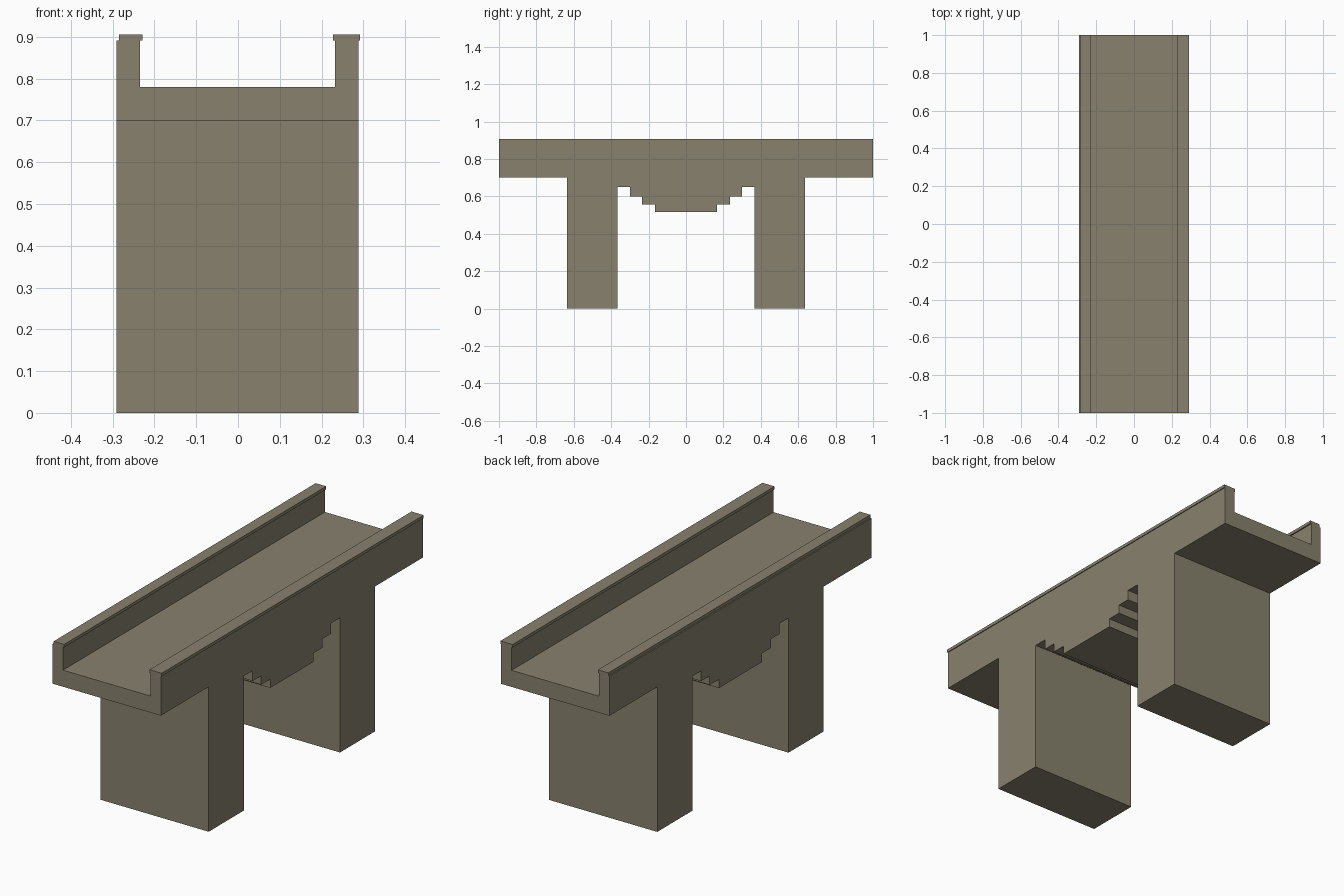
import bpy
import bmesh
from mathutils import Vector

cube = bpy.data.objects.get("Cube")
if cube:
    bpy.data.objects.remove(cube, do_unlink=True)

stone = bpy.data.materials.new("weathered_stone")
stone.use_nodes = True
colour = (0.242, 0.220, 0.153, 1)
stone.diffuse_color = colour
stone.node_tree.nodes["Principled BSDF"].inputs["Base Color"].default_value = colour


def extrude_profile(name, points, axis, start, end):
    """Extrude a closed outline along x (outline in y, z) or y (outline in x, z)."""
    bm = bmesh.new()
    if axis == "x":
        verts = [bm.verts.new((start, a, z)) for a, z in points]
        move = Vector((end - start, 0, 0))
    else:
        verts = [bm.verts.new((a, start, z)) for a, z in points]
        move = Vector((0, end - start, 0))
    face = bm.faces.new(verts)
    new = bmesh.ops.extrude_face_region(bm, geom=[face])["geom"]
    bmesh.ops.translate(bm, vec=move,
                        verts=[v for v in new if isinstance(v, bmesh.types.BMVert)])
    bmesh.ops.recalc_face_normals(bm, faces=bm.faces)
    mesh = bpy.data.meshes.new(name)
    bm.to_mesh(mesh)
    bm.free()
    mesh.materials.append(stone)
    obj = bpy.data.objects.new(name, mesh)
    bpy.context.collection.objects.link(obj)
    return obj


LEFT, RIGHT = 0.288, -0.291
DECK_TOP, DECK_BOTTOM, TOP = 0.78, 0.70, 0.906

# Deck, two piers and the stepped haunch share one mirrored side outline
half = [(1, DECK_TOP), (1, DECK_BOTTOM), (0.635, DECK_BOTTOM), (0.635, 0), (0.367, 0)]
steps = [(0.367, 0.65), (0.30, 0.60), (0.235, 0.557), (0.165, 0.515)]
for i, (y, z) in enumerate(steps):
    half.append((y, z))
    if i + 1 < len(steps):
        half.append((steps[i + 1][0], z))
outline = half + [(-y, z) for y, z in reversed(half)]
extrude_profile("deck_and_piers", outline, "x", RIGHT, LEFT)


# Parapet wall with its coping, as one cross-section along the bridge
def parapet(name, wall, coping):
    ledge = TOP - 0.015
    (w0, w1), (c0, c1) = wall, coping
    section = [(w0, DECK_TOP), (w1, DECK_TOP), (w1, ledge), (c1, ledge),
               (c1, TOP), (c0, TOP), (c0, ledge), (w0, ledge)]
    extrude_profile(name, section, "y", -1, 1)


parapet("left_parapet", (0.232, LEFT), (0.227, 0.292))
parapet("right_parapet", (RIGHT, -0.235), (-0.285, -0.229))
